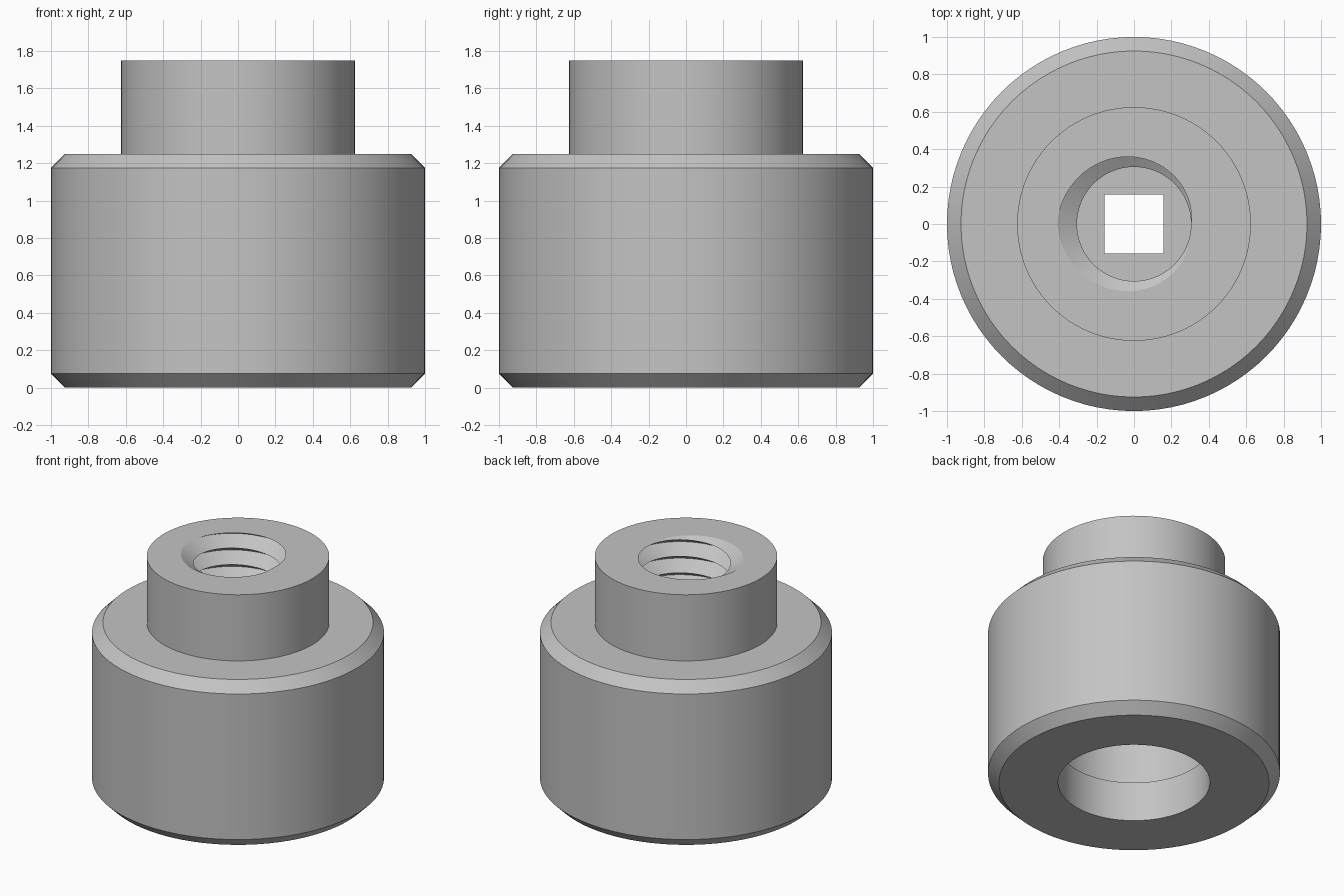
import bpy, bmesh, math

cube = bpy.data.objects.get("Cube")
if cube:
    bpy.data.objects.remove(cube, do_unlink=True)

SEGMENTS = 96
TOP, THREAD_DEPTH, PITCH = 1.75, 0.75, 0.125
CREST, ROOT = 0.305, 0.41
SQUARE = 0.158


def thread_radius(depth, turn):
    """Sharp V thread: triangular wave that follows a right-hand helix."""
    phase = (depth / PITCH + turn) % 1.0
    return CREST + (ROOT - CREST) * (1 - abs(2 * phase - 1))


def section(turn):
    """Closed (radius, height) section at one fraction of a turn."""
    angle = 2 * math.pi * turn
    # Chamfered body and upper hub
    points = [(0.925, 0), (1, 0.075), (1, 1.175), (0.925, 1.25),
              (0.625, 1.25), (0.625, TOP)]
    # Threaded socket, one point on each crest and root
    half_turns = round(2 * THREAD_DEPTH / PITCH)
    for k in range(half_turns + 3):
        depth = min(max((k / 2 - turn) * PITCH, 0), THREAD_DEPTH)
        points.append((thread_radius(depth, turn), TOP - depth))
    # Square drive hole between the socket floor and the lower bore
    square = SQUARE / max(abs(math.cos(angle)), abs(math.sin(angle)))
    points += [(square, TOP - THREAD_DEPTH), (square, 0.75)]
    # Lower bore with a shallow retaining lip
    points += [(0.54, 0.75), (0.54, 0.3), (0.52, 0.3), (0.52, 0)]
    return [(r * math.cos(angle), r * math.sin(angle), z) for r, z in points]


# Sweep the section around the axis
bm = bmesh.new()
columns = [[bm.verts.new(p) for p in section(i / SEGMENTS)]
           for i in range(SEGMENTS + 1)]
for a, b in zip(columns, columns[1:]):
    for j in range(len(a)):
        n = (j + 1) % len(a)
        bm.faces.new((a[j], b[j], b[n], a[n]))
bmesh.ops.remove_doubles(bm, verts=bm.verts, dist=0.00002)
bmesh.ops.recalc_face_normals(bm, faces=bm.faces)

mesh = bpy.data.meshes.new("threaded_adapter")
bm.to_mesh(mesh)
bm.free()
adapter = bpy.data.objects.new("threaded_adapter", mesh)
bpy.context.collection.objects.link(adapter)

# Plain grey metal
grey = bpy.data.materials.new("plain_grey")
grey.use_nodes = True
colour = (0.55, 0.55, 0.55, 1)
grey.diffuse_color = colour
grey.node_tree.nodes["Principled BSDF"].inputs["Base Color"].default_value = colour
mesh.materials.append(grey)

bpy.ops.object.select_all(action='DESELECT')
adapter.select_set(True)
bpy.context.view_layer.objects.active = adapter
bpy.ops.object.shade_smooth_by_angle(angle=math.radians(30))
